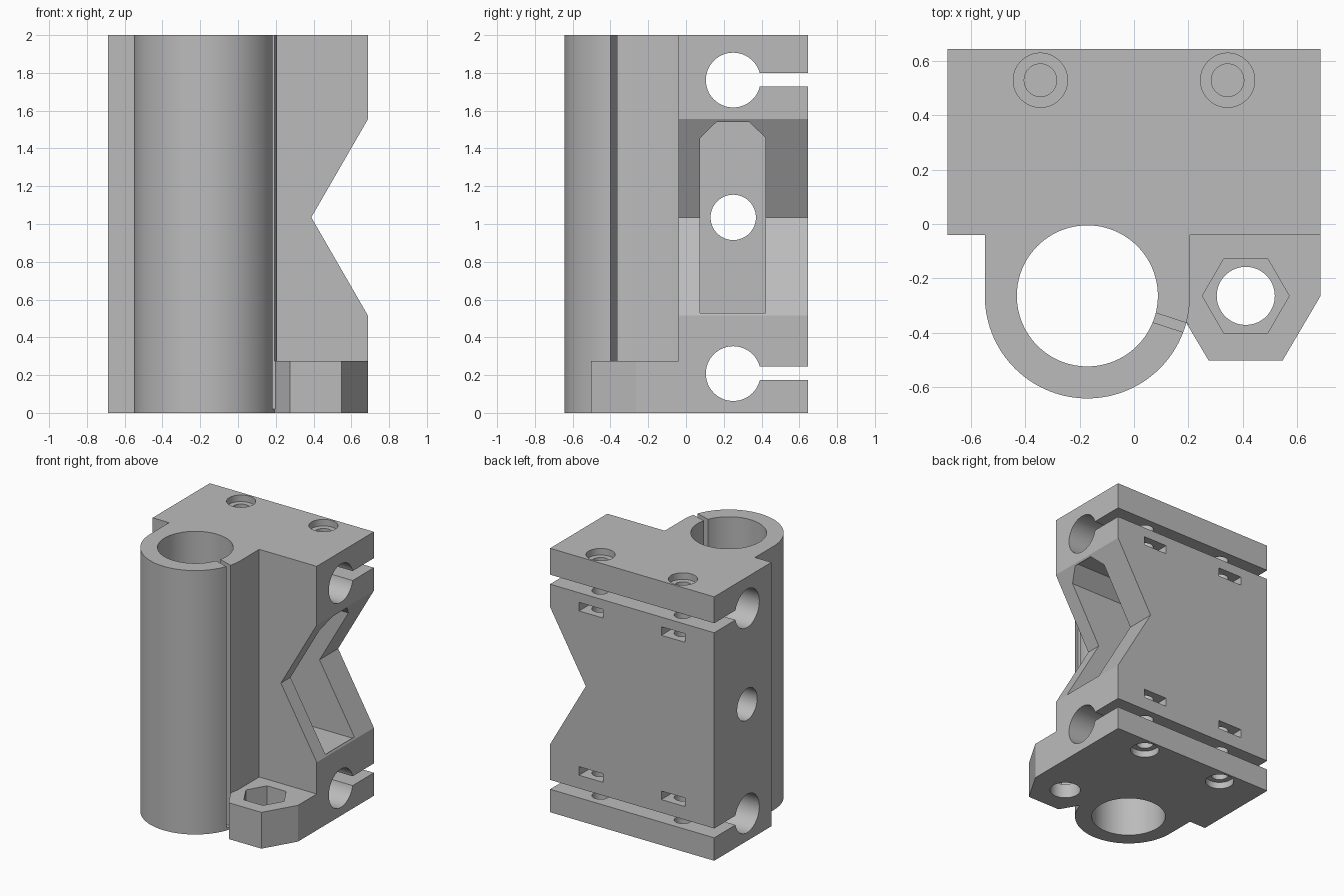
import bpy, bmesh, math
from mathutils import Vector

if "Cube" in bpy.data.objects:
    bpy.data.objects.remove(bpy.data.objects["Cube"], do_unlink=True)

grey = bpy.data.materials.new("plain grey")
grey.use_nodes = True
colour = (0.5, 0.5, 0.5, 1)
grey.diffuse_color = colour
grey.node_tree.nodes["Principled BSDF"].inputs["Base Color"].default_value = colour

# Maps a flat outline (u, v) and an extrusion position w into x, y, z
AXES = {
    "x": lambda u, v, w: (w, u, v),
    "y": lambda u, v, w: (u, w, v),
    "z": lambda u, v, w: (u, v, w),
}


def prism(name, outline, start, end, axis="z"):
    """Extrude an outline along an axis."""
    place = AXES[axis]
    bm = bmesh.new()
    base = bm.faces.new([bm.verts.new(place(u, v, start)) for u, v in outline])
    top = bmesh.ops.extrude_face_region(bm, geom=[base])["geom"]
    shift = Vector(place(0, 0, end - start))
    bmesh.ops.translate(bm, vec=shift, verts=[g for g in top if isinstance(g, bmesh.types.BMVert)])
    bmesh.ops.recalc_face_normals(bm, faces=bm.faces)
    mesh = bpy.data.meshes.new(name)
    bm.to_mesh(mesh)
    bm.free()
    mesh.materials.append(grey)
    obj = bpy.data.objects.new(name, mesh)
    bpy.context.collection.objects.link(obj)
    return obj


def arc(cu, cv, radius, sides, first=0, sweep=360):
    """Points on a circle; a partial sweep includes its last point."""
    count = sides if sweep == 360 else sides + 1
    angles = [math.radians(first + sweep * i / sides) for i in range(count)]
    return [(cu + radius * math.cos(a), cv + radius * math.sin(a)) for a in angles]


def rect(u0, u1, v0, v1):
    return [(u0, v0), (u1, v0), (u1, v1), (u0, v1)]


def combine(target, tool, operation="DIFFERENCE"):
    tool.hide_render = True
    mod = target.modifiers.new("combine", "BOOLEAN")
    mod.operation = operation
    mod.solver = "EXACT"
    mod.object = tool
    bpy.context.view_layer.objects.active = target
    bpy.ops.object.modifier_apply(modifier=mod.name)
    bpy.data.objects.remove(tool, do_unlink=True)


W, FRONT, BACK = 0.688, -0.04, 0.645
BX, BY, TUBE = -0.172, -0.265, 0.378
ROD_Y, MID_Z = 0.25, 1.035

# Block with the round bearing sleeve on its front
outline = [(W, FRONT), (W, BACK), (-W, BACK), (-W, FRONT), (BX - TUBE, FRONT)]
outline += arc(BX, BY, TUBE, 60, 180, 180) + [(BX + TUBE, FRONT)]
body = prism("carriage_end_body", outline, 0, 2)

# Nut tab at the foot
tab = [(0.15, 0), (0.15, -0.3), (0.19, -0.36), (0.275, -0.503),
       (0.548, -0.503), (W, BY), (W, 0)]
combine(body, prism("nut_tab", tab, 0, 0.275), "UNION")
combine(body, prism("nut_pocket", arc(0.412, BY, 0.16, 6), 0.11, 0.4))
combine(body, prism("lead_hole", arc(0.412, BY, 0.107, 64), -0.1, 0.4))

# Bearing bore and the narrow slit in its wall
combine(body, prism("bearing_bore", arc(BX, BY, 0.26, 96), -0.1, 2.1))
angle = math.radians(-18)
slit = [(BX + r * math.cos(angle) - s * math.sin(angle),
         BY + r * math.sin(angle) + s * math.cos(angle))
        for r, s in rect(0.2, 0.385, -0.018, 0.018)]
combine(body, prism("sleeve_slit", slit, 0.02, 2.1))

# Rod bores with clamp slots open to the back
for z, low, high in ((1.762, 1.728, 1.8), (0.208, 0.174, 0.245)):
    combine(body, prism("rod_bore", arc(ROD_Y, z, 0.145, 64), -0.8, 0.8, "x"))
    combine(body, prism("clamp_slot", rect(0.3, 0.8, low, high), -0.8, 0.8, "x"))

# Side notch, chamfered belt pocket and its end hole
reach = 0.8
half = 0.52 * (reach - 0.388) / (W - 0.388)
notch = [(0.388, MID_Z), (reach, MID_Z - half), (reach, MID_Z + half)]
combine(body, prism("side_notch", notch, -0.2, 0.8, "y"))
pocket = [(0.075, 0.515), (0.422, 0.515), (0.422, 1.455),
          (0.32, 1.555), (0.177, 1.555), (0.075, 1.455)]
combine(body, prism("belt_pocket", pocket, -0.5, 0.68, "x"))
combine(body, prism("end_hole", arc(ROD_Y, MID_Z, 0.12, 64), -0.8, -0.4, "x"))

# Clamp screws: counterbore, shank and nut slot, mirrored to all corners
for x in (-0.345, 0.345):
    for flip in (lambda z: z, lambda z: 2 - z):
        combine(body, prism("counterbore", arc(x, 0.53, 0.1, 48), flip(1.95), flip(2.1)))
        combine(body, prism("screw_hole", arc(x, 0.53, 0.06, 40), flip(1.5), flip(2.1)))
        combine(body, prism("nut_slot", rect(x - 0.1, x + 0.1, 0.435, 0.8),
                            flip(1.59), flip(1.655)))

bpy.ops.object.select_all(action="DESELECT")
body.select_set(True)
bpy.context.view_layer.objects.active = body
bpy.ops.object.shade_smooth_by_angle(angle=math.radians(25))
